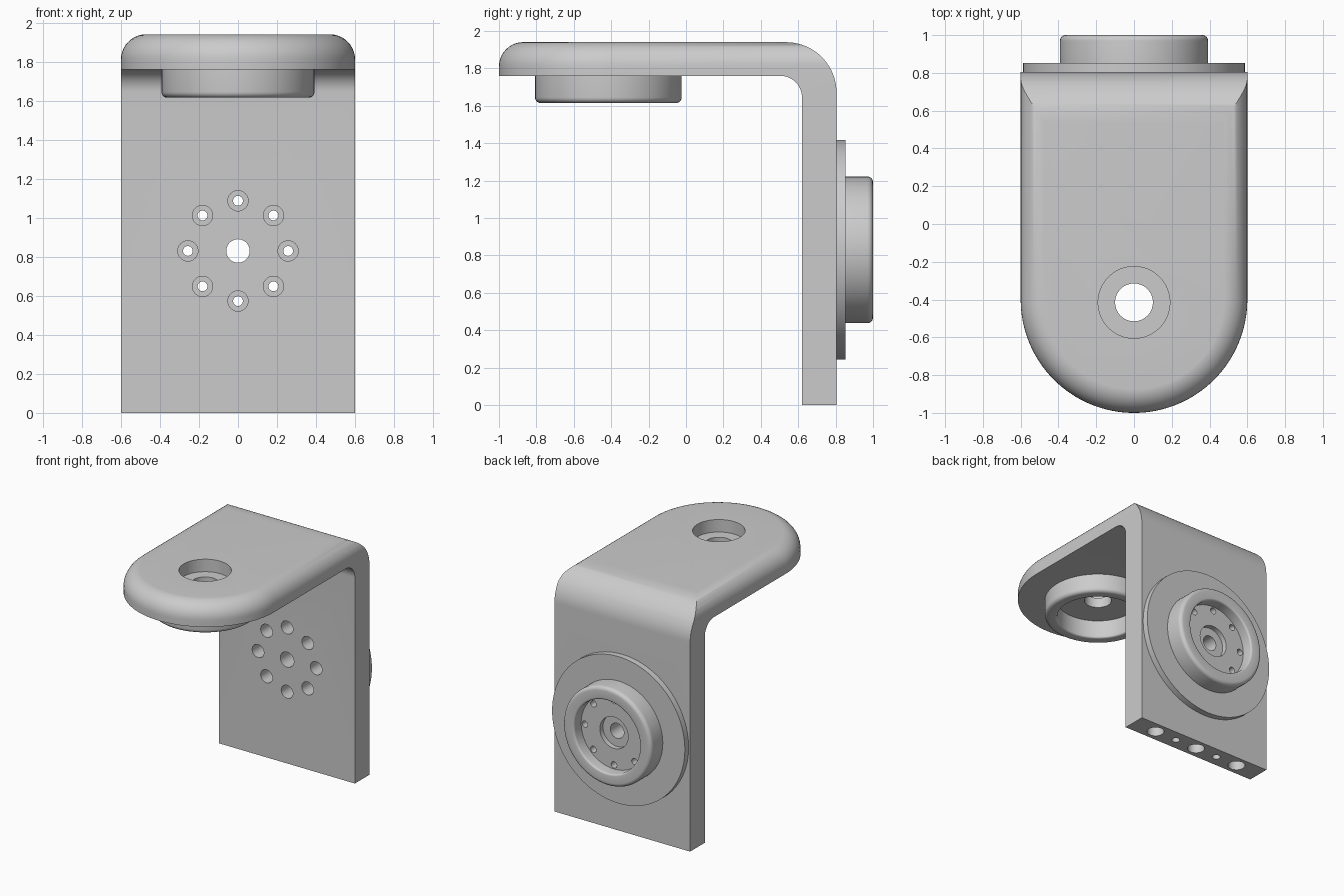
import bpy, bmesh, math
from mathutils import Matrix, Vector

cube = bpy.data.objects.get("Cube")
if cube:
    bpy.data.objects.remove(cube, do_unlink=True)

grey = bpy.data.materials.new("plain grey")
grey.use_nodes = True
grey.diffuse_color = (0.6, 0.6, 0.6, 1)
grey.node_tree.nodes["Principled BSDF"].inputs["Base Color"].default_value = (0.6, 0.6, 0.6, 1)

# Directions for turned parts: their local z points this way
BACK = Matrix.Rotation(-math.pi / 2, 4, 'X')
FRONT = Matrix.Rotation(math.pi / 2, 4, 'X')
DOWN = Matrix.Rotation(math.pi, 4, 'X')
UP = Matrix.Identity(4)


def arc(cx, cy, r, start, end, steps=12):
    angles = [math.radians(start + (end - start) * i / steps) for i in range(steps + 1)]
    return [(cx + r * math.cos(a), cy + r * math.sin(a)) for a in angles]


def finish(bm, name):
    bmesh.ops.recalc_face_normals(bm, faces=bm.faces)
    mesh = bpy.data.meshes.new(name)
    bm.to_mesh(mesh)
    bm.free()
    mesh.materials.append(grey)
    ob = bpy.data.objects.new(name, mesh)
    bpy.context.collection.objects.link(ob)
    return ob


def prism(bm, points, depth):
    face = bm.faces.new([bm.verts.new(p) for p in points])
    out = bmesh.ops.extrude_face_region(bm, geom=[face])["geom"]
    moved = [v for v in out if isinstance(v, bmesh.types.BMVert)]
    bmesh.ops.translate(bm, verts=moved, vec=depth)


def lathe(bm, profile, place, segments=64, closed=False):
    """Turn an (r, h) profile around local z, then place it."""
    verts = [bm.verts.new((r, 0, h)) for r, h in profile]
    pairs = list(zip(verts, verts[1:]))
    if closed:
        pairs.append((verts[-1], verts[0]))
    edges = [bm.edges.new(p) for p in pairs]
    old = set(bm.verts) - set(verts)
    bmesh.ops.spin(bm, geom=verts + edges, cent=(0, 0, 0), axis=(0, 0, 1),
                   angle=2 * math.pi, steps=segments)
    new = [v for v in bm.verts if v not in old]
    bmesh.ops.remove_doubles(bm, verts=new, dist=1e-5)
    bmesh.ops.transform(bm, matrix=place, verts=[v for v in bm.verts if v not in old])


def drill(bm, origin, direction, steps, segments=32):
    """Stepped bit: list of (radius, depth), widest first, starting above the surface."""
    profile = [(0, -0.05)]
    top = -0.05
    for r, depth in steps:
        profile += [(r, top), (r, depth)]
        top = depth
    profile.append((0, top))
    lathe(bm, profile, Matrix.Translation(origin) @ direction, segments)


def apply_boolean(ob, tool, operation):
    mod = ob.modifiers.new(operation.title(), 'BOOLEAN')
    mod.object, mod.operation, mod.solver = tool, operation, 'EXACT'
    bpy.context.view_layer.objects.active = ob
    bpy.ops.object.modifier_apply(modifier=mod.name)


# Bent plate: side profile pushed across the width
outline = [(-1.1, 1.76)] + arc(0.505, 1.645, 0.115, 90, 0) + [(0.62, 0), (0.805, 0)]
outline += arc(0.535, 1.67, 0.27, 0, 90, 20) + [(-1.1, 1.94)]
bm = bmesh.new()
prism(bm, [(-0.7, y, z) for y, z in outline], Vector((1.4, 0, 0)))
bracket = finish(bm, "bracket")

# Rounded tongue shape with a softened top rim, used to trim the plate
bm = bmesh.new()
plan = [(0.6, 1.2), (-0.6, 1.2)] + arc(0, -0.4, 0.6, 180, 360, 64)
prism(bm, [(x, y, -0.1) for x, y in plan], Vector((0, 0, 2.0405)))
rim = [e for e in bm.edges if all(v.co.z > 1.9 for v in e.verts)]
bmesh.ops.bevel(bm, geom=rim, offset=0.13, segments=10, profile=0.5, affect='EDGES')
trim = finish(bm, "trim_shape")
apply_boolean(bracket, trim, 'INTERSECT')

# Rear flange with its raised cup and recessed floor
cup = [(0, 0), (0.587, 0), (0.587, 0.048), (0.392, 0.048)]
cup += arc(0.362, 0.165, 0.03, 0, 90, 6)
cup += arc(0.305, 0.18, 0.015, 90, 180, 4)
cup += [(0.29, 0.105), (0.125, 0.105), (0.125, 0.065), (0, 0.065)]
bm = bmesh.new()
lathe(bm, cup, Matrix.Translation((0, 0.805, 0.83)) @ BACK, 96)
flange = finish(bm, "rear_flange")

# Hanging ring under the tongue
ring = [(0.3, 0), (0.392, 0)] + arc(0.362, 0.115, 0.03, 0, 90, 6)
ring += arc(0.315, 0.13, 0.015, 90, 180, 4)
bm = bmesh.new()
lathe(bm, ring, Matrix.Translation((0, -0.415, 1.76)) @ DOWN, 96, closed=True)
lower_ring = finish(bm, "lower_ring")

# Drilled holes: centre bore, bolt circle, tongue bore and bottom edge
bm = bmesh.new()
drill(bm, (0, 0.62, 0.83), BACK, [(0.06, 0.5)])
for i in range(8):
    a = i * math.pi / 4
    drill(bm, (0.257 * math.cos(a), 0.62, 0.83 + 0.257 * math.sin(a)), BACK,
          [(0.052, 0.12), (0.025, 0.5)])
drill(bm, (0, -0.415, 1.94), DOWN, [(0.19, 0.1), (0.1, 0.3)], 64)
for x in (-0.39, 0, 0.39):
    drill(bm, (x, 0.712, 0), UP, [(0.063, 0.3)])
for x in (-0.195, 0.195):
    drill(bm, (x, 0.712, 0), UP, [(0.03, 0.2)])
bits = finish(bm, "drill_bits")
for part in (bracket, flange):
    apply_boolean(part, bits, 'DIFFERENCE')

for helper in (trim, bits):
    bpy.data.objects.remove(helper, do_unlink=True)

# Smooth curves, crisp edges
bpy.ops.object.select_all(action='DESELECT')
for part in (bracket, flange, lower_ring):
    part.select_set(True)
bpy.context.view_layer.objects.active = bracket
bpy.ops.object.shade_smooth_by_angle(angle=math.radians(30))
